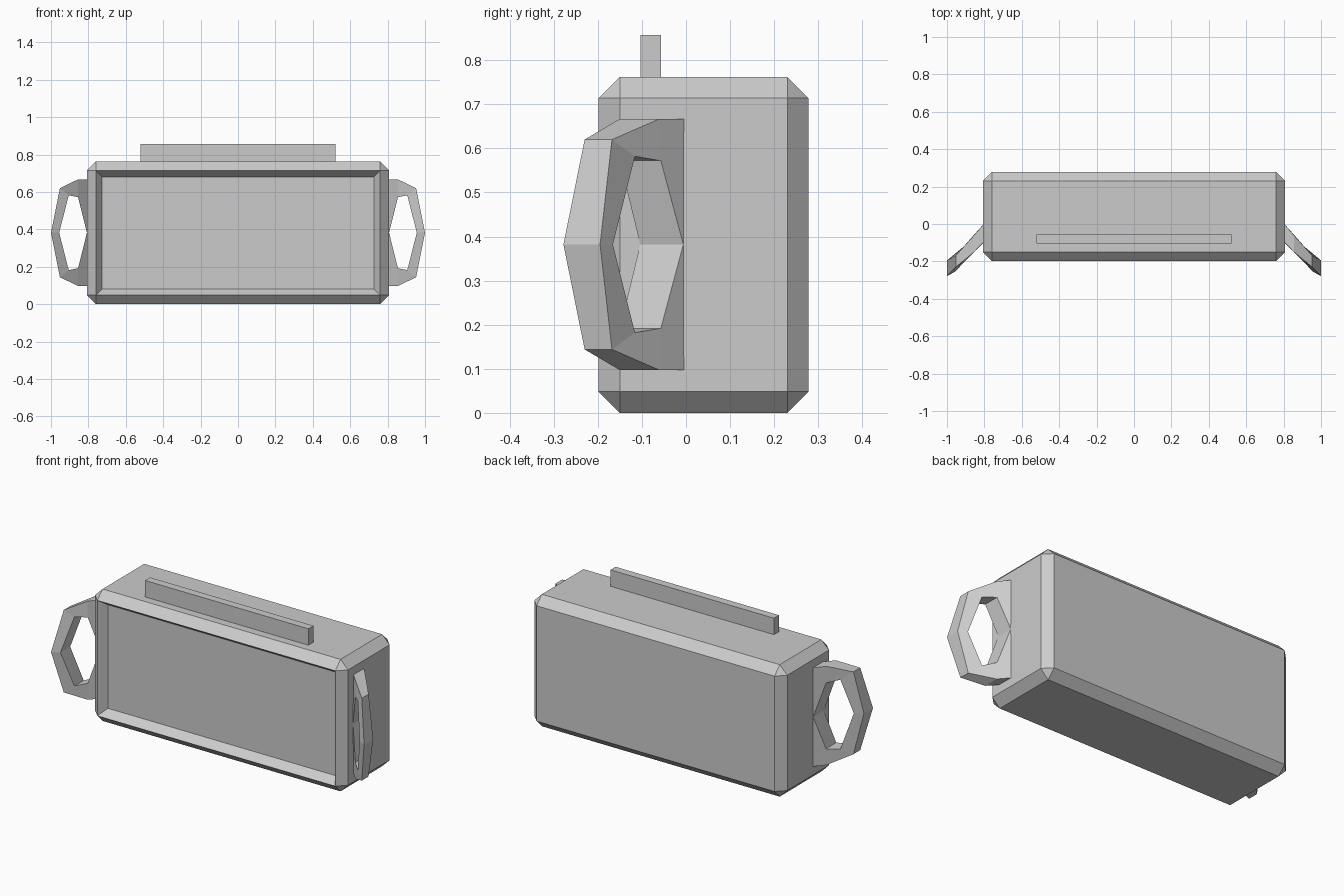
import bpy, bmesh

if "Cube" in bpy.data.objects:
    bpy.data.objects.remove(bpy.data.objects["Cube"])


def finish(name, bm):
    bmesh.ops.recalc_face_normals(bm, faces=bm.faces)
    mesh = bpy.data.meshes.new(name)
    bm.to_mesh(mesh)
    bm.free()
    obj = bpy.data.objects.new(name, mesh)
    bpy.context.collection.objects.link(obj)
    return obj


def box(lo, hi):
    bm = bmesh.new()
    bmesh.ops.create_cube(bm, size=1)
    for v in bm.verts:
        v.co = [(a + b) / 2 + c * (b - a) for a, b, c in zip(lo, hi, v.co)]
    return bm


# Chamfered body with a sunken front panel
bm = box((-0.808, -0.198, 0), (0.808, 0.278, 0.762))
bmesh.ops.bevel(bm, geom=bm.edges[:], offset=0.048, offset_type='OFFSET',
                segments=1, profile=0.5, affect='EDGES')
bm.normal_update()
front = min(bm.faces, key=lambda f: f.calc_center_median().y)
bmesh.ops.inset_region(bm, faces=[front], thickness=0.048, depth=-0.048)
finish("body", bm)

# Raised strip on the top
finish("top_strip", box((-0.522, -0.103, 0.755), (0.522, -0.057, 0.857)))

# Swept-forward ring handles: (x, height above middle, outward y, forward y)
MID = 0.382
outer = [(0.808, 0.285, -0.005, -0.10), (0.855, 0.285, -0.06, -0.15),
         (0.952, 0.238, -0.168, -0.23), (1.0, 0, -0.195, -0.278)]
inner = [(0.808, 0, -0.006, -0.104), (0.855, 0.19, -0.057, -0.15),
         (0.905, 0.2, -0.116, -0.2), (0.956, 0, -0.166, -0.255)]


def whole(half):
    return half + [(x, -h, a, b) for x, h, a, b in half[-2::-1]]


bm = bmesh.new()
sections = []
for o, i in zip(whole(outer), whole(inner)):
    corners = [(o[0], o[2], o[1]), (i[0], i[2], i[1]),
               (i[0], i[3], i[1]), (o[0], o[3], o[1])]
    sections.append([bm.verts.new((x, y, MID + h)) for x, y, h in corners])
for s, t in zip(sections, sections[1:]):
    for k in range(4):
        n = (k + 1) % 4
        bm.faces.new((s[k], s[n], t[n], t[k]))
bm.faces.new(sections[0])
bm.faces.new(sections[-1])
handles = finish("side_handles", bm)
handles.modifiers.new("mirror", 'MIRROR').use_mirror_merge = False
